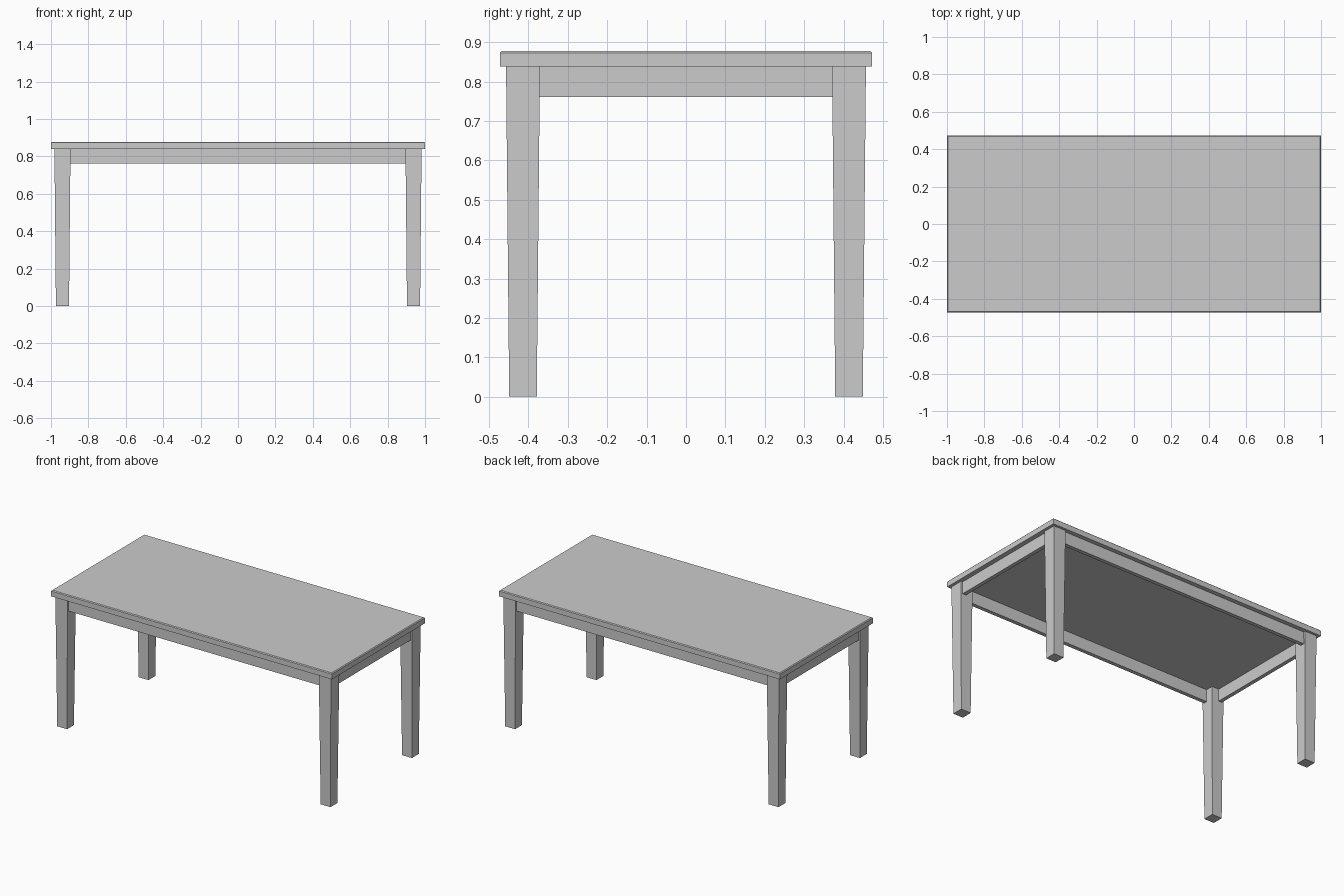
import bpy, bmesh

if "Cube" in bpy.data.objects:
    bpy.data.objects.remove(bpy.data.objects["Cube"])

def finish(name, bm):
    bmesh.ops.recalc_face_normals(bm, faces=bm.faces[:])
    me = bpy.data.meshes.new(name)
    bm.to_mesh(me)
    bm.free()
    ob = bpy.data.objects.new(name, me)
    bpy.context.collection.objects.link(ob)
    return ob

def box(lo, hi):
    bm = bmesh.new()
    bmesh.ops.create_cube(bm, size=1)
    for v in bm.verts:
        v.co = [(a + b) / 2 + c * (b - a) for a, b, c in zip(lo, hi, v.co)]
    return bm

W, D = 1.0, 0.473               # half width and depth of the top
LX, LY = 0.9385, 0.414          # leg centres
APRON_Z, TOP_Z, H = 0.761, 0.839, 0.878
LEG_TOP, LEG_FOOT = 0.086, 0.070
SETBACK, THICK = 0.012, 0.025   # apron behind leg face, apron thickness

# Table top with a small chamfer around the upper edge
bm = box((-W, -D, TOP_Z), (W, D, H))
rim = [e for e in bm.edges if all(v.co.z > H - 0.001 for v in e.verts)]
bmesh.ops.bevel(bm, geom=rim, offset=0.005, segments=1, affect='EDGES')
finish("table_top", bm)

# Tapered legs
for sx, side in ((-1, "left"), (1, "right")):
    for sy, end in ((-1, "front"), (1, "back")):
        bm = box((-0.5, -0.5, 0), (0.5, 0.5, TOP_Z))
        for v in bm.verts:
            s = LEG_TOP if v.co.z > 0.1 else LEG_FOOT
            v.co.x = v.co.x * s + sx * LX
            v.co.y = v.co.y * s + sy * LY
        finish(f"{end}_{side}_leg", bm)

# Aprons between the legs
ox = LX + LEG_TOP / 2 - SETBACK
oy = LY + LEG_TOP / 2 - SETBACK
ex, ey = LX - 0.035, LY - 0.035   # ends run slightly into the legs
for s, n in ((-1, "front_apron"), (1, "back_apron")):
    y = sorted((s * oy, s * (oy - THICK)))
    finish(n, box((-ex, y[0], APRON_Z), (ex, y[1], TOP_Z)))
for s, n in ((-1, "left_apron"), (1, "right_apron")):
    x = sorted((s * ox, s * (ox - THICK)))
    finish(n, box((x[0], -ey, APRON_Z), (x[1], ey, TOP_Z)))
